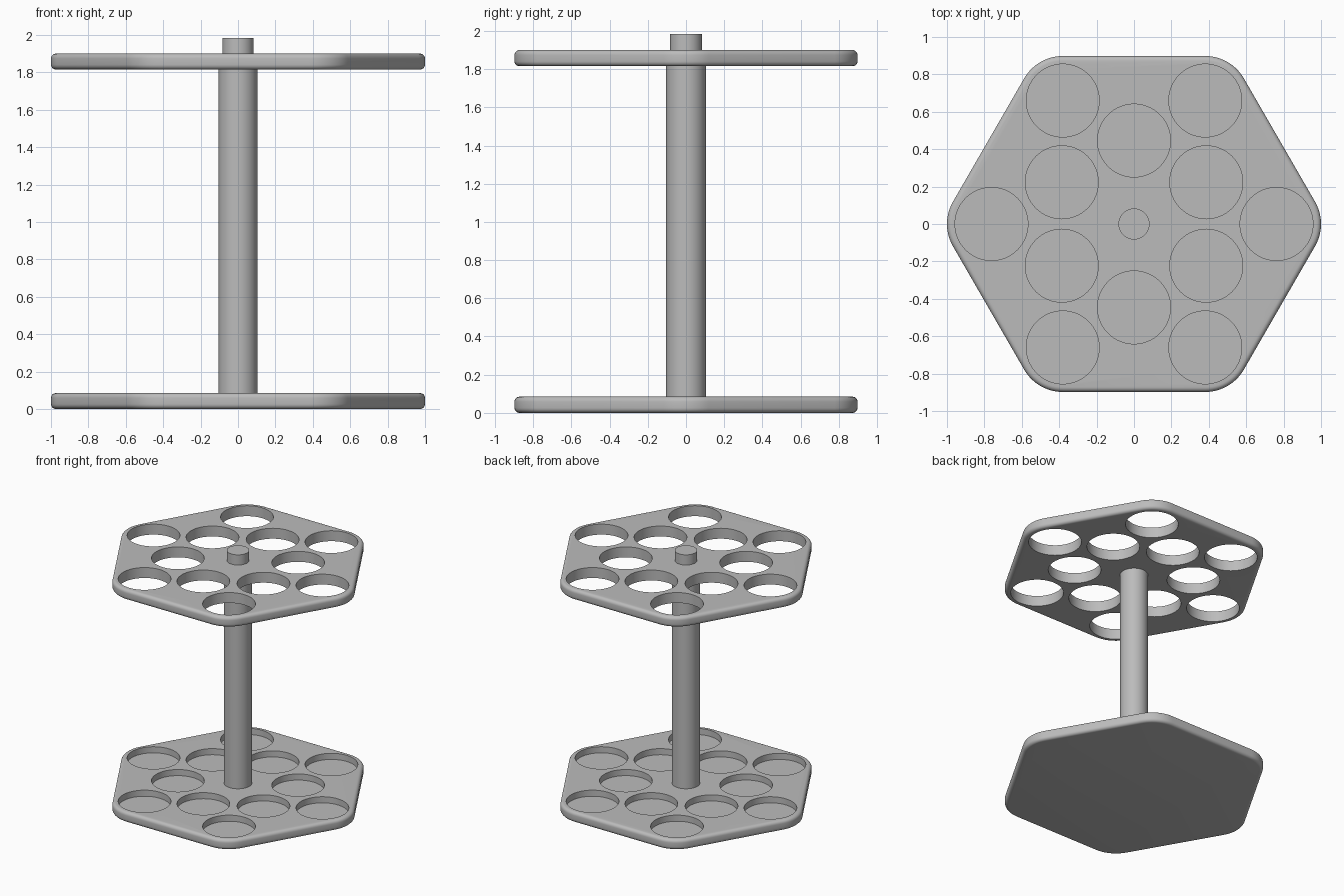
import bpy, bmesh
from math import sin, cos, pi, radians

cube = bpy.data.objects.get("Cube")
if cube:
    bpy.data.objects.remove(cube, do_unlink=True)

PLATE = 0.085                 # plate thickness
TOP_Z = 1.815                 # underside of the upper plate
RING, CORNER = 0.762, 0.238   # corner arc centres and radius
HOLE = 0.195

grey = bpy.data.materials.new("grey")
grey.use_nodes = True
grey.diffuse_color = (0.5, 0.5, 0.5, 1)
grey.node_tree.nodes["Principled BSDF"].inputs["Base Color"].default_value = (0.5, 0.5, 0.5, 1)


def add_object(name, bm):
    bmesh.ops.recalc_face_normals(bm, faces=bm.faces)
    mesh = bpy.data.meshes.new(name)
    bm.to_mesh(mesh)
    bm.free()
    mesh.materials.append(grey)
    obj = bpy.data.objects.new(name, mesh)
    bpy.context.collection.objects.link(obj)
    return obj


def prism(bm, outline, z0, z1):
    face = bm.faces.new([bm.verts.new((x, y, z0)) for x, y in outline])
    grown = bmesh.ops.extrude_face_region(bm, geom=[face], use_keep_orig=True)
    verts = [g for g in grown["geom"] if isinstance(g, bmesh.types.BMVert)]
    bmesh.ops.translate(bm, verts=verts, vec=(0, 0, z1 - z0))


def circle(cx, cy, r, n=64):
    return [(cx + r * cos(2 * pi * i / n), cy + r * sin(2 * pi * i / n)) for i in range(n)]


def rounded_hexagon(steps=12):
    points = []
    for k in range(6):
        a = k * pi / 3
        for i in range(steps + 1):
            t = a - pi / 6 + i * pi / 3 / steps
            points.append((RING * cos(a) + CORNER * cos(t), RING * sin(a) + CORNER * sin(t)))
    return points


def shade(obj):
    bpy.ops.object.select_all(action="DESELECT")
    obj.select_set(True)
    bpy.context.view_layer.objects.active = obj
    bpy.ops.object.shade_smooth_by_angle(angle=radians(35))


def plate(name, z, hole_floor):
    bm = bmesh.new()
    prism(bm, rounded_hexagon(), z, z + PLATE)
    obj = add_object(name, bm)

    # Six corner holes and six holes between them, nearer the pole
    bm = bmesh.new()
    for k in range(6):
        for dist, angle in ((RING, k * pi / 3), (0.446, k * pi / 3 + pi / 6)):
            prism(bm, circle(dist * cos(angle), dist * sin(angle), HOLE), hole_floor, z + PLATE + 0.1)
    cutter = add_object(name + "_cutter", bm)
    cutter.hide_render = True

    bevel = obj.modifiers.new("rounded_rim", "BEVEL")
    bevel.width = 0.026
    bevel.segments = 5
    bevel.limit_method = "ANGLE"
    bevel.angle_limit = radians(40)
    cut = obj.modifiers.new("holes", "BOOLEAN")
    cut.operation = "DIFFERENCE"
    cut.solver = "EXACT"
    cut.object = cutter

    # Bake the modifiers, then drop the cutter
    shaped = bpy.data.meshes.new_from_object(
        obj.evaluated_get(bpy.context.evaluated_depsgraph_get()))
    obj.modifiers.clear()
    obj.data = shaped
    bpy.data.objects.remove(cutter, do_unlink=True)
    shade(obj)


# Plates: blind pockets below, through holes above
plate("base_plate", 0, 0.035)
plate("upper_plate", TOP_Z, TOP_Z - 0.1)

# Pole with a narrower peg passing through the upper plate
for name, radius, z0, z1 in (("pole", 0.104, PLATE - 0.01, TOP_Z + 0.005),
                             ("peg", 0.083, TOP_Z, 1.983)):
    bm = bmesh.new()
    prism(bm, circle(0, 0, radius), z0, z1)
    shade(add_object(name, bm))
